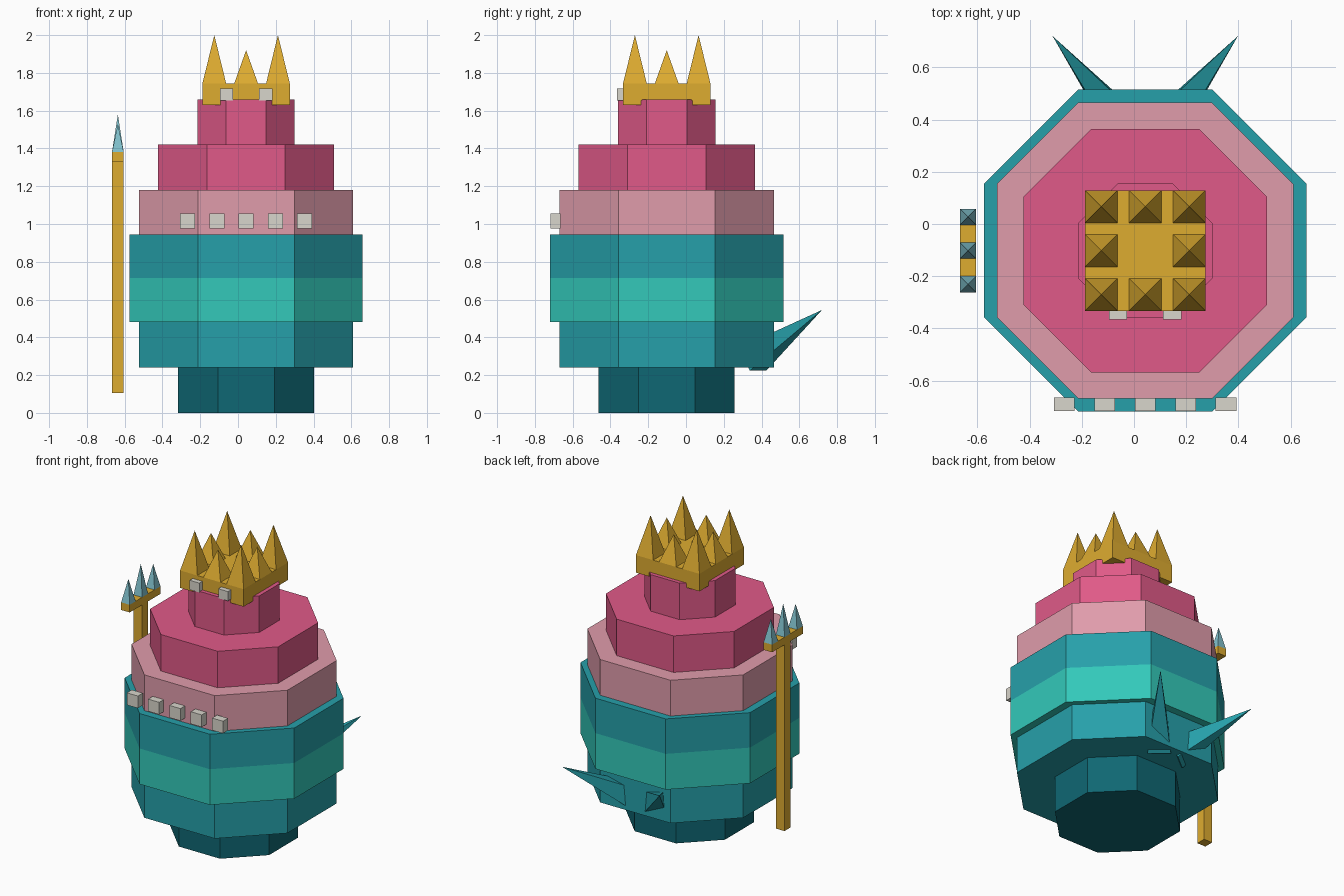
import bpy, bmesh
from mathutils import Vector

cube = bpy.data.objects.get("Cube")
if cube:
    bpy.data.objects.remove(cube, do_unlink=True)

CX, CY = 0.043, -0.102  # centre axis of the body


def material(name, hex_code):
    def lin(c):
        return c / 12.92 if c <= 0.04045 else ((c + 0.055) / 1.055) ** 2.4
    rgb = [lin(int(hex_code[i:i + 2], 16) / 255) for i in (0, 2, 4)]
    m = bpy.data.materials.new(name)
    m.use_nodes = True
    m.diffuse_color = (*rgb, 1)
    m.node_tree.nodes["Principled BSDF"].inputs["Base Color"].default_value = (*rgb, 1)
    return m


TEAL = material("teal", "26A0AA")
BRIGHT = material("bright_teal", "33C9BA")
DEEP = material("deep_teal", "0F6773")
PINK = material("pink", "E05A88")
PALE = material("pale_pink", "E09CAB")
GOLD = material("gold", "DEAC30")
GREY = material("warm_grey", "D9D6CC")
ICE = material("ice_blue", "82C3CF")


def finish(name, bm, mat):
    bmesh.ops.recalc_face_normals(bm, faces=bm.faces)
    mesh = bpy.data.meshes.new(name)
    bm.to_mesh(mesh)
    bm.free()
    mesh.materials.append(mat)
    ob = bpy.data.objects.new(name, mesh)
    bpy.context.collection.objects.link(ob)
    return ob


def add_box(bm, x0, x1, y0, y1, z0, z1):
    for v in bmesh.ops.create_cube(bm, size=1)["verts"]:
        v.co = Vector((x1 if v.co.x > 0 else x0, y1 if v.co.y > 0 else y0,
                       z1 if v.co.z > 0 else z0))


def add_spike(bm, centre, u, v, apex):
    """Four-sided pyramid with half-axes u and v at the base."""
    c, u, v = Vector(centre), Vector(u), Vector(v)
    base = [bm.verts.new(p) for p in (c - u - v, c + u - v, c + u + v, c - u + v)]
    tip = bm.verts.new(apex)
    bm.faces.new(base)
    for i in range(4):
        bm.faces.new((base[i], base[(i + 1) % 4], tip))


def tier(name, apothem, half_side, z0, z1, mat):
    a, h = apothem, half_side
    outline = [(h, -a), (a, -h), (a, h), (h, a), (-h, a), (-a, h), (-a, -h), (-h, -a)]
    bm = bmesh.new()
    face = bm.faces.new([bm.verts.new((CX + x, CY + y, z0)) for x, y in outline])
    ext = bmesh.ops.extrude_face_region(bm, geom=[face], use_keep_orig=True)["geom"]
    for v in ext:
        if isinstance(v, bmesh.types.BMVert):
            v.co.z = z1
    finish(name, bm, mat)


# Stacked octagonal body
tier("foot", 0.36, 0.15, 0, 0.24, DEEP)
tier("lower_body", 0.567, 0.256, 0.24, 0.48, TEAL)
tier("belly_band", 0.617, 0.256, 0.48, 0.715, BRIGHT)
tier("upper_body", 0.617, 0.256, 0.715, 0.945, TEAL)
tier("mouth_tier", 0.567, 0.256, 0.945, 1.18, PALE)
tier("shoulder_tier", 0.466, 0.207, 1.18, 1.42, PINK)
tier("head", 0.257, 0.106, 1.42, 1.66, PINK)

# Crown slab with lowered corners and eight spikes
bm = bmesh.new()
R, S = 0.231, 0.0625
add_box(bm, CX - R, CX + R, CY - R, CY + R, 1.655, 1.745)
for i in (-1, 0, 1):
    for j in (-1, 0, 1):
        if i == j == 0:
            continue
        x, y = CX + i * (R - S), CY + j * (R - S)
        corner = i and j
        add_spike(bm, (x, y, 1.745), (S, 0, 0), (0, S, 0), (x, y, 2.0 if corner else 1.92))
        if corner:
            xs = sorted((CX + i * R, CX + i * (R - 0.095)))
            ys = sorted((CY + j * R, CY + j * (R - 0.095)))
            add_box(bm, *xs, *ys, 1.63, 1.655)
finish("crown", bm, GOLD)

# Eyes
for side, name in ((-1, "right_eye"), (1, "left_eye")):
    bm = bmesh.new()
    x = CX + side * 0.104
    add_box(bm, x - 0.035, x + 0.035, -0.365, -0.3, 1.655, 1.717)
    finish(name, bm, GREY)

# Row of teeth
bm = bmesh.new()
for i in range(-2, 3):
    x = CX + i * 0.155
    add_box(bm, x - 0.04, x + 0.04, -0.717, -0.665, 0.975, 1.055)
finish("teeth", bm, GREY)

# Back fins, mirrored about the body axis
for side, name in ((-1, "right_fin"), (1, "left_fin")):
    base = Vector((CX + side * 0.06, 0.355, 0.285))
    apex = Vector((CX + side * 0.355, 0.72, 0.545))
    d = (apex - base).normalized()
    u = d.cross(Vector((0, 0, 1))).normalized()
    v = u.cross(d)
    bm = bmesh.new()
    add_spike(bm, base, u * 0.07, v * 0.07, apex)
    finish(name, bm, TEAL)

# Trident standing at the right side
TX, W = -0.636, 0.031
bm = bmesh.new()
add_box(bm, TX - W, TX + W, CY - W, CY + W, 0.105, 1.33)
add_box(bm, TX - W, TX + W, CY - 0.16, CY + 0.16, 1.33, 1.38)
finish("trident_shaft", bm, GOLD)
bm = bmesh.new()
for j in (-1, 0, 1):
    y = CY + j * 0.129
    add_spike(bm, (TX, y, 1.38), (W, 0, 0), (0, W, 0), (TX, y, 1.53 if j else 1.58))
finish("trident_prongs", bm, ICE)
